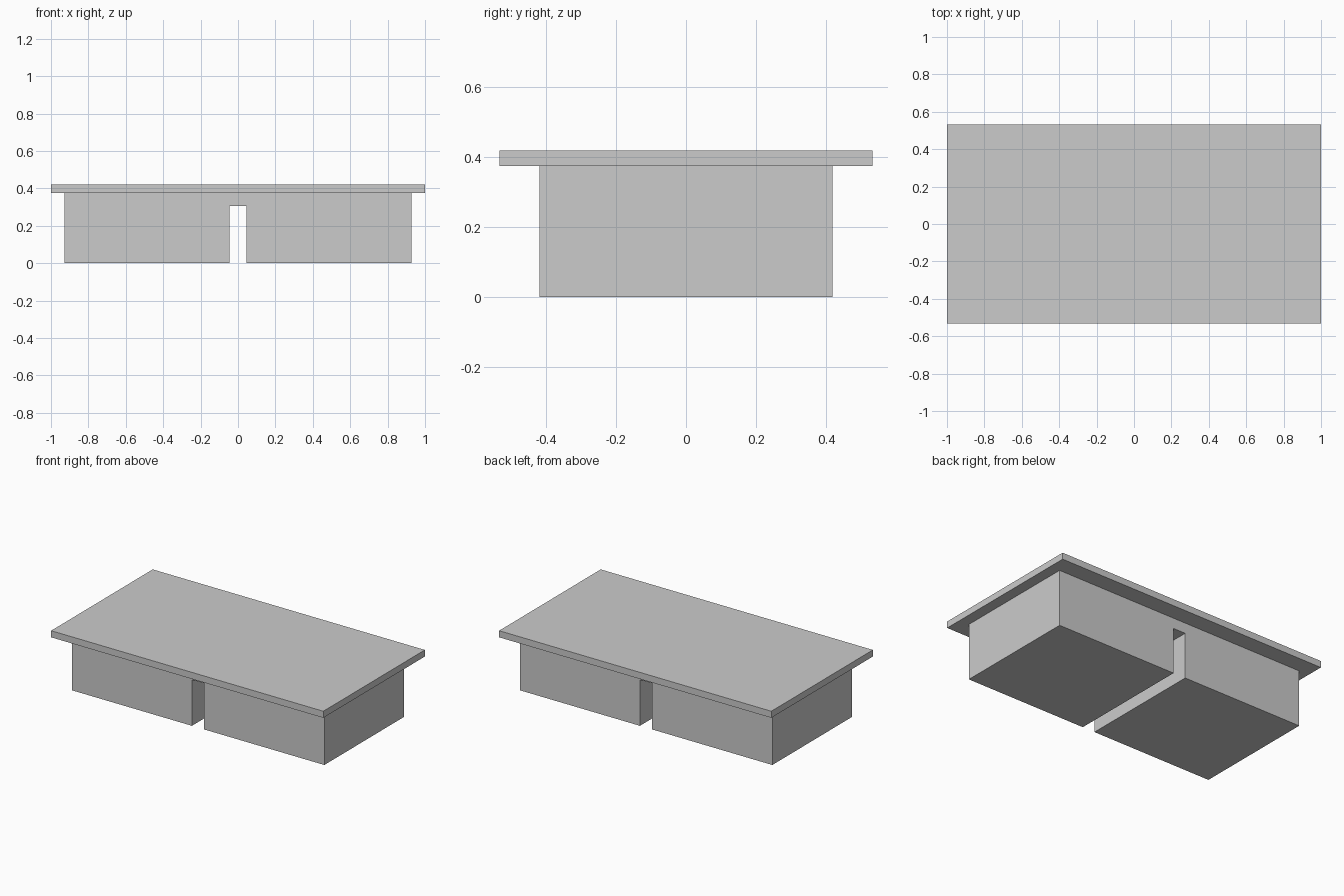
import bpy
import bmesh

if "Cube" in bpy.data.objects:
    bpy.data.objects.remove(bpy.data.objects["Cube"])

grey = bpy.data.materials.new("plain grey")
grey.diffuse_color = (0.6, 0.6, 0.6, 1.0)
grey.use_nodes = True
grey.node_tree.nodes["Principled BSDF"].inputs["Base Color"].default_value = grey.diffuse_color


def extrude_profile(name, profile, half_depth):
    """Extrude an x-z outline along y, centred on y = 0."""
    bm = bmesh.new()
    face = bm.faces.new([bm.verts.new((x, -half_depth, z)) for x, z in profile])
    geom = bmesh.ops.extrude_face_region(bm, geom=[face])["geom"]
    moved = [v for v in geom if isinstance(v, bmesh.types.BMVert)]
    bmesh.ops.translate(bm, verts=moved, vec=(0, 2 * half_depth, 0))
    bmesh.ops.recalc_face_normals(bm, faces=bm.faces)
    mesh = bpy.data.meshes.new(name)
    bm.to_mesh(mesh)
    bm.free()
    mesh.materials.append(grey)
    obj = bpy.data.objects.new(name, mesh)
    bpy.context.collection.objects.link(obj)
    return obj


# Base block with a slot running front to back
half = [(0.045, 0.306), (0.045, 0.0), (0.928, 0.0), (0.928, 0.376)]
base_outline = half + [(-x, z) for x, z in reversed(half)]
extrude_profile("slotted_base", base_outline, 0.419)

# Overhanging top slab
top_outline = [(-1, 0.376), (1, 0.376), (1, 0.42), (-1, 0.42)]
extrude_profile("top_slab", top_outline, 0.533)
